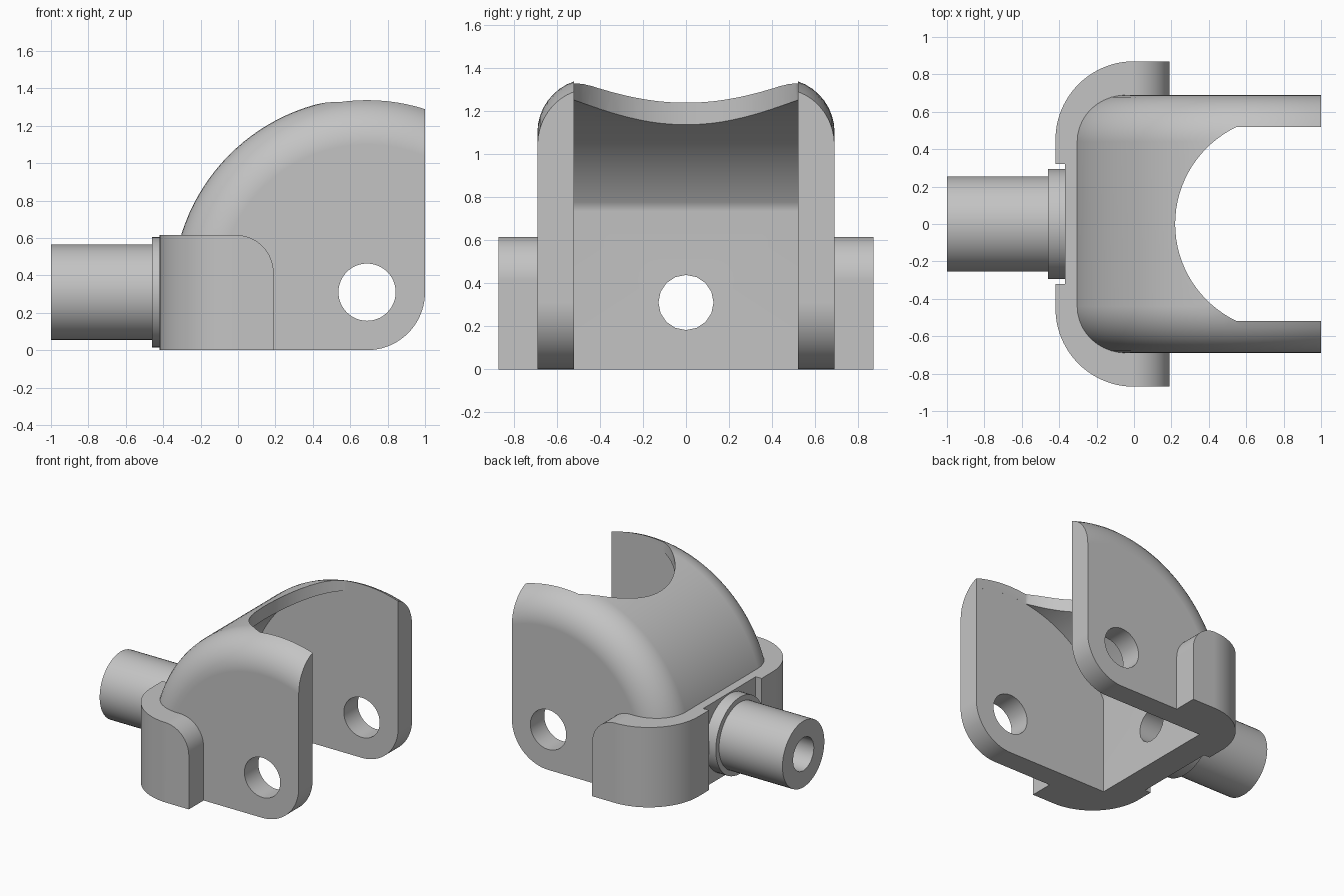
import bpy, bmesh
from math import radians, degrees, sin, cos, acos

if "Cube" in bpy.data.objects:
    bpy.data.objects.remove(bpy.data.objects["Cube"])

metal = bpy.data.materials.new("plain_grey")
metal.use_nodes = True
GREY = (0.55, 0.55, 0.55, 1)
metal.diffuse_color = GREY
metal.node_tree.nodes["Principled BSDF"].inputs["Base Color"].default_value = GREY

PIVOT_X, PIVOT_Z = 0.69, 0.31


def arc(cx, cy, r, start, end, n=24):
    angles = [radians(start + (end - start) * i / n) for i in range(n + 1)]
    return [(cx + r * cos(a), cy + r * sin(a)) for a in angles]


def circle(cx, cy, r, n=48):
    return arc(cx, cy, r, 0, 360, n)[:-1]


def loft(name, sections):
    """Closed solid through matching outlines."""
    bm = bmesh.new()
    rings = [[bm.verts.new(p) for p in s] for s in sections]
    for a, b in zip(rings, rings[1:]):
        for i in range(len(a)):
            j = (i + 1) % len(a)
            bm.faces.new((a[i], a[j], b[j], b[i]))
    bm.faces.new(rings[0])
    bm.faces.new(rings[-1])
    bmesh.ops.recalc_face_normals(bm, faces=bm.faces)
    mesh = bpy.data.meshes.new(name)
    bm.to_mesh(mesh)
    bm.free()
    mesh.materials.append(metal)
    obj = bpy.data.objects.new(name, mesh)
    bpy.context.collection.objects.link(obj)
    return obj


def prism(name, outline, axis, lo, hi):
    """Outline extruded along one axis."""
    place = {"x": lambda u, v, w: (w, u, v),
             "y": lambda u, v, w: (u, w, v),
             "z": lambda u, v, w: (u, v, w)}[axis]
    return loft(name, [[place(u, v, w) for u, v in outline] for w in (lo, hi)])


def activate(obj):
    bpy.ops.object.select_all(action='DESELECT')
    obj.select_set(True)
    bpy.context.view_layer.objects.active = obj


def combine(obj, tool, operation='DIFFERENCE'):
    mod = obj.modifiers.new("cut", 'BOOLEAN')
    mod.operation, mod.object, mod.solver = operation, tool, 'EXACT'
    activate(obj)
    bpy.ops.object.modifier_apply(modifier=mod.name)
    bpy.data.objects.remove(tool)


def rectangle(x0, x1, y0, y1):
    return [(x0, y0), (x1, y0), (x1, y1), (x0, y1)]


def bore():
    return prism("bore", circle(0, PIVOT_Z, 0.128, 16), "x", -1.2, 0.1)


# Yoke: domed block with rounded shoulders
def dome_section(y, r):
    side = arc(PIVOT_X, PIVOT_Z, r, 180, degrees(acos(0.51 / r)), 40)
    outline = [(PIVOT_X - r, -0.2)] + side + [(1.2, -0.2)]
    return [(x, y, z) for x, z in outline]


FILLET = 0.25
shoulder = [(0.44 + FILLET * sin(t), 1.04 - FILLET * (1 - cos(t)))
            for t in (radians(9 * i) for i in range(11))]
yoke = loft("yoke", [dome_section(-y, r) for y, r in reversed(shoulder)]
            + [dome_section(y, r) for y, r in shoulder])

# Trim to the base plane, the open end and the rounded lower corners
trim = ([(-0.6, 0)] + arc(PIVOT_X, PIVOT_Z, 0.31, -90, 0)
        + [(1, 1.6), (-0.6, 1.6)])
combine(yoke, prism("trim", trim, "y", -1, 1), 'INTERSECT')

# Hollow between the arms, under a curved ceiling
INNER, BACK = 0.95, -0.16
hollow = ([(BACK, -0.2)]
          + arc(PIVOT_X, PIVOT_Z, INNER, 180 - degrees(acos((PIVOT_X - BACK) / INNER)), 62, 32)
          + [(1.3, 1.1), (1.3, -0.2)])
combine(yoke, prism("hollow", hollow, "y", -0.52, 0.52))

# Curved opening in the roof
roof = arc(0.794, 0, 0.574, 115.1, 244.9, 32) + [(1.3, -0.52), (1.3, 0.52)]
combine(yoke, prism("roof_opening", roof, "z", 0.8, 1.7))

# Cross holes through the arms, and the shaft bore
combine(yoke, prism("cross_hole", circle(PIVOT_X, PIVOT_Z, 0.153), "y", -1, 1))
combine(yoke, bore())

# Collar wrapped round the back of the yoke
plan = ([(0.19, 0.87)] + arc(0, 0.45, 0.42, 90, 180)
        + arc(0, -0.45, 0.42, 180, 270) + [(0.19, -0.87)])
collar = prism("collar", plan, "z", -0.1, 0.8)
side = [(-0.6, 0), (0.19, 0)] + arc(-0.01, 0.415, 0.2, 0, 90, 16) + [(-0.6, 0.615)]
combine(collar, prism("collar_trim", side, "y", -1, 1), 'INTERSECT')
combine(collar, prism("collar_cavity", rectangle(-0.24, 0.5, -0.6, 0.6), "z", -0.2, 1))
combine(collar, prism("flange_slot", rectangle(-0.6, -0.37, -0.32, 0.32), "z", -0.2, 1))
combine(collar, bore())

# Hollow shaft with a flange
shaft = prism("shaft", circle(0, PIVOT_Z, 0.255), "x", -1, -0.4)
flange = prism("flange", circle(0, PIVOT_Z, 0.295), "x", -0.46, -0.36)
combine(shaft, flange, 'UNION')
combine(shaft, bore())

# Smooth curves, crisp edges
for part in (yoke, collar, shaft):
    activate(part)
    bpy.ops.object.shade_smooth_by_angle(angle=radians(30))
    part.modifiers.new("weighted_normals", 'WEIGHTED_NORMAL').keep_sharp = True
